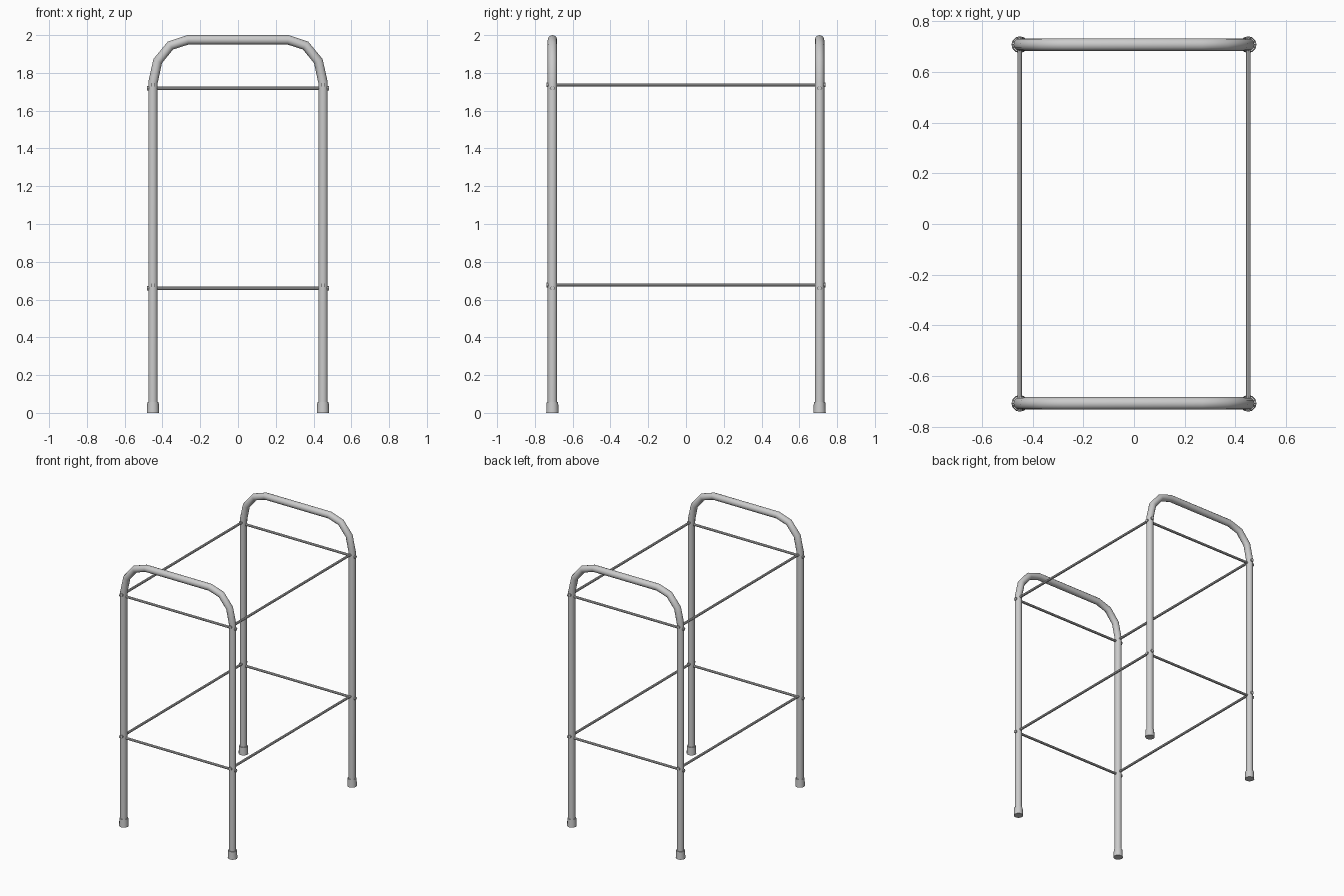
import bpy
import math
from mathutils import Vector

cube = bpy.data.objects.get("Cube")
if cube:
    bpy.data.objects.remove(cube, do_unlink=True)

# Single brushed grey for the whole frame
metal = bpy.data.materials.new("light_grey_metal")
metal.use_nodes = True
GREY = (0.6, 0.6, 0.6, 1)
metal.diffuse_color = GREY
metal.node_tree.nodes["Principled BSDF"].inputs["Base Color"].default_value = GREY

POST_X, FRAME_Y, TUBE_R = 0.45, 0.707, 0.025
TOP_Z = 2.0 - TUBE_R


def cylinder(name, start, end, r1, r2=None, sides=12):
    """Smooth capped cylinder or cone between two points."""
    a, b = Vector(start), Vector(end)
    bpy.ops.mesh.primitive_cone_add(vertices=sides, radius1=r1, radius2=r2 or r1,
                                    depth=(b - a).length, location=(a + b) / 2)
    obj = bpy.context.object
    obj.name = name
    obj.rotation_euler = (b - a).to_track_quat('Z', 'Y').to_euler()
    obj.data.materials.append(metal)
    bpy.ops.object.shade_smooth_by_angle(angle=math.radians(40))
    return obj


def hoop(name, y):
    """Bent tube: two legs joined by a rounded handle."""
    rx, rz, steps = 0.185, 0.225, 3
    half = [(POST_X, 0.01)]
    for i in range(steps + 1):
        t = math.pi / 2 * i / steps
        half.append((POST_X - rx + rx * math.cos(t), TOP_Z - rz + rz * math.sin(t)))
    path = half + [(-x, z) for x, z in reversed(half)]
    curve = bpy.data.curves.new(name, 'CURVE')
    curve.dimensions = '3D'
    curve.bevel_depth = TUBE_R
    curve.bevel_resolution = 4
    curve.use_fill_caps = True
    spline = curve.splines.new('POLY')
    spline.points.add(len(path) - 1)
    for point, (x, z) in zip(spline.points, path):
        point.co = (x, y, z, 1)
    curve.materials.append(metal)
    obj = bpy.data.objects.new(name, curve)
    bpy.context.collection.objects.link(obj)


def rod(name, start, end):
    """Thin shelf rod passing through the legs, with a small nut on each end."""
    a, b = Vector(start), Vector(end)
    d = (b - a).normalized()
    cylinder(name, a, b, 0.009, sides=8)
    cylinder(name + "_nut_a", a, a + d * 0.014, 0.012, sides=8)
    cylinder(name + "_nut_b", b - d * 0.014, b, 0.012, sides=8)


# Hoops, feet and cross rods at front and back
END = 0.031
for side, s in (("front", -1), ("back", 1)):
    y = s * FRAME_Y
    hoop(side + "_hoop", y)
    for hand, x in (("left", POST_X), ("right", -POST_X)):
        cylinder(f"{side}_{hand}_foot", (x, y, 0), (x, y, 0.058), 0.033, 0.03)
    for level, z in (("lower", 0.66), ("upper", 1.719)):
        rod(f"{side}_{level}_rod", (-POST_X - END, y, z), (POST_X + END, y, z))

# Long side rods
for hand, x in (("left", POST_X), ("right", -POST_X)):
    for level, z in (("lower", 0.677), ("upper", 1.736)):
        rod(f"{hand}_{level}_rod", (x, -FRAME_Y - END, z), (x, FRAME_Y + END, z))
